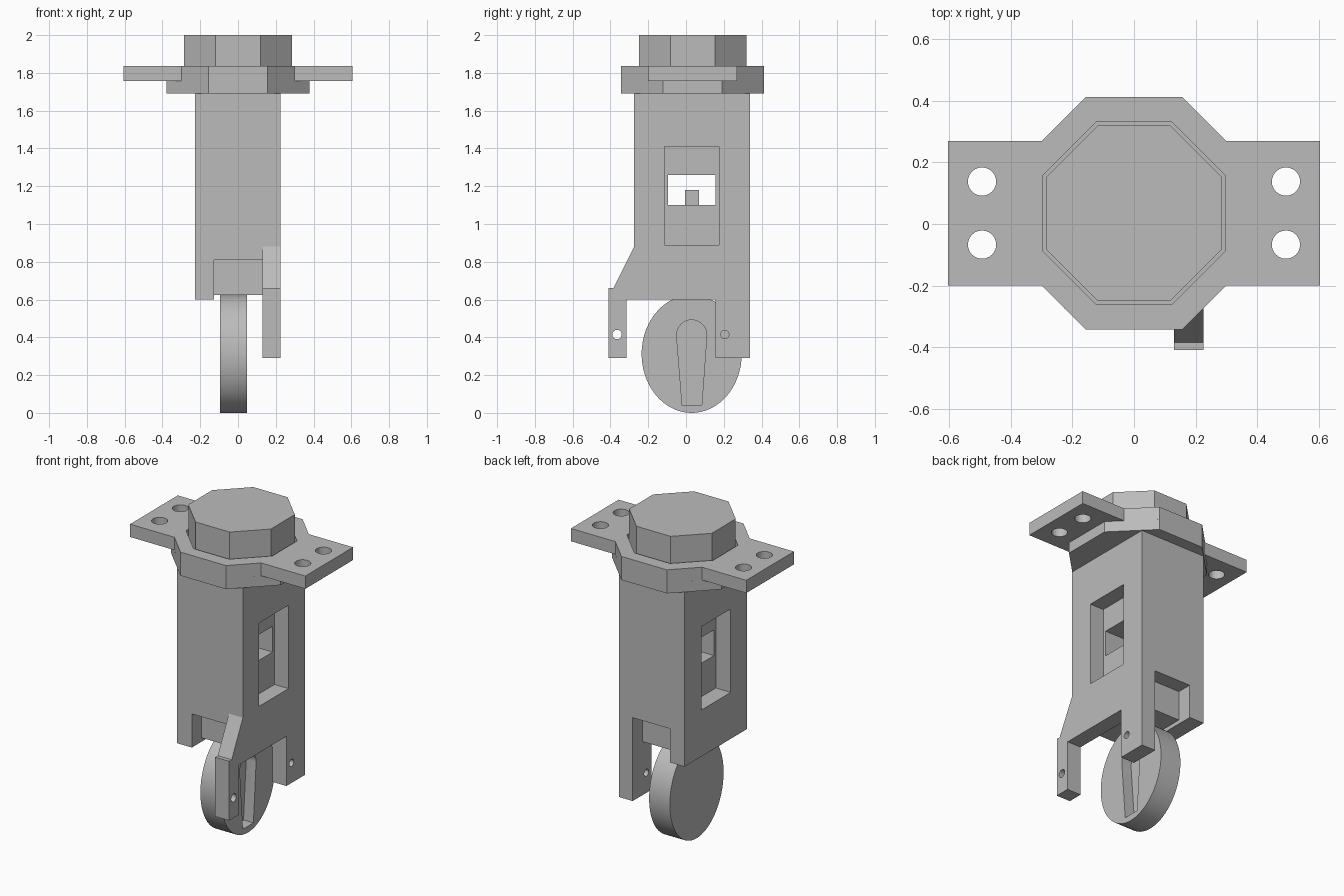
import bpy, bmesh, math
from mathutils import Matrix

if "Cube" in bpy.data.objects:
    bpy.data.objects.remove(bpy.data.objects["Cube"])

grey = bpy.data.materials.new("plain_grey")
grey.diffuse_color = (0.5, 0.5, 0.5, 1)
grey.use_nodes = True
grey.node_tree.nodes["Principled BSDF"].inputs["Base Color"].default_value = grey.diffuse_color

FLAT = Matrix.Identity(4)                                             # profile (x, y), depth z
SIDE = Matrix(((0, 0, 1, 0), (1, 0, 0, 0), (0, 1, 0, 0), (0, 0, 0, 1)))  # profile (y, z), depth x


def plate(name, loops, lo, hi, axes=SIDE):
    """Extrude an outline (first loop) with holes (other loops) from lo to hi."""
    cu = bpy.data.curves.new(name + "_profile", 'CURVE')
    cu.dimensions = '2D'
    cu.fill_mode = 'BOTH'
    cu.extrude = (hi - lo) / 2
    for pts in loops:
        s = cu.splines.new('POLY')
        s.points.add(len(pts) - 1)
        for p, (a, b) in zip(s.points, pts):
            p.co = (a, b, 0, 1)
        s.use_cyclic_u = True
    tmp = bpy.data.objects.new("tmp", cu)
    bpy.context.collection.objects.link(tmp)
    dg = bpy.context.evaluated_depsgraph_get()
    me = bpy.data.meshes.new_from_object(tmp.evaluated_get(dg))
    bpy.data.objects.remove(tmp)
    bpy.data.curves.remove(cu)
    bm = bmesh.new()
    bm.from_mesh(me)
    bm.transform(axes @ Matrix.Translation((0, 0, (lo + hi) / 2)))
    bmesh.ops.remove_doubles(bm, verts=bm.verts, dist=1e-5)
    bmesh.ops.recalc_face_normals(bm, faces=bm.faces)
    for f in bm.faces:
        f.smooth = False
    bm.to_mesh(me)
    bm.free()
    me.materials.clear()
    me.materials.append(grey)
    ob = bpy.data.objects.new(name, me)
    bpy.context.collection.objects.link(ob)
    return ob


def rect(a0, a1, b0, b1):
    return [(a0, b0), (a1, b0), (a1, b1), (a0, b1)]


def ellipse(a, b, ra, rb, n=24):
    return [(a + ra * math.cos(2 * math.pi * i / n), b + rb * math.sin(2 * math.pi * i / n))
            for i in range(n)]


CY = 0.035   # centre of the top section in y


def octagon(apothem):
    r = apothem / math.cos(math.pi / 8)
    return [(r * math.cos(math.pi / 8 + i * math.pi / 4),
             CY + r * math.sin(math.pi / 8 + i * math.pi / 4)) for i in range(8)]


# Side walls with window openings; the right one carries two legs
window = rect(-0.115, 0.175, 0.89, 1.41)
right = [(-0.275, 1.69), (-0.275, 0.88), (-0.385, 0.66), (-0.41, 0.66), (-0.41, 0.29),
         (-0.315, 0.29), (-0.315, 0.6), (0.155, 0.6), (0.155, 0.29), (0.34, 0.29), (0.34, 1.69)]
plate("right_wall_with_legs", [right, window, ellipse(-0.365, 0.415, 0.025, 0.025),
                               ellipse(0.205, 0.415, 0.022, 0.022)], 0.13, 0.226)
plate("left_wall", [rect(-0.275, 0.34, 0.6, 1.69), window], -0.228, -0.126)

# Core between the walls, notched at front and back, with a through opening
core = [(-0.275, 1.69), (-0.275, 0.81), (-0.18, 0.81), (-0.18, 0.625),
        (0.245, 0.625), (0.245, 0.81), (0.34, 0.81), (0.34, 1.69)]
plate("core", [core, rect(-0.095, 0.155, 1.1, 1.26)], -0.126, 0.13)
plate("inner_pin", [rect(-0.005, 0.07, 1.1, 1.18)], -0.035, 0.035)

# Flange: lower octagon, upper plate with mounting ears and a groove round the cap
plate("lower_flange", [octagon(0.378)], 1.69, 1.757, FLAT)
quarter = [(0.605, 0.235), (0.299, 0.235), (0.157, 0.378)]
outline = (quarter + [(-x, y) for x, y in reversed(quarter)]
           + [(-x, -y) for x, y in quarter] + [(x, -y) for x, y in reversed(quarter)])
outline = [(x, y + CY) for x, y in outline]
holes = [ellipse(sx * 0.494, y, 0.046, 0.046) for sx in (-1, 1) for y in (-0.067, 0.138)]
plate("mounting_plate", [outline, octagon(0.297)] + holes, 1.757, 1.837, FLAT)
# closes the groove corners that reach past the lower flange's top
plate("cap", [octagon(0.285)], 1.757, 2.0, FLAT)

# Wheel with a keyhole recess on its right side
wheel = plate("wheel", [ellipse(0.03, 0.312, 0.265, 0.312, 72)], -0.095, 0.048)
key = [(-0.02, 0.04), (0.083, 0.04)] + [
    (0.03 + 0.08 * math.cos(math.pi * i / 16), 0.412 + 0.08 * math.sin(math.pi * i / 16))
    for i in range(17)]
cutter = plate("keyhole_cutter", [key], -0.02, 0.1)
cutter.hide_render = True
cutter.hide_viewport = True
cut = wheel.modifiers.new("keyhole", 'BOOLEAN')
cut.operation = 'DIFFERENCE'
cut.solver = 'EXACT'
cut.object = cutter
dg = bpy.context.evaluated_depsgraph_get()
wheel.data = bpy.data.meshes.new_from_object(wheel.evaluated_get(dg))
wheel.modifiers.clear()
bpy.data.objects.remove(cutter)
bpy.ops.object.select_all(action='DESELECT')
wheel.select_set(True)
bpy.context.view_layer.objects.active = wheel
bpy.ops.object.shade_smooth_by_angle(angle=math.radians(30))
